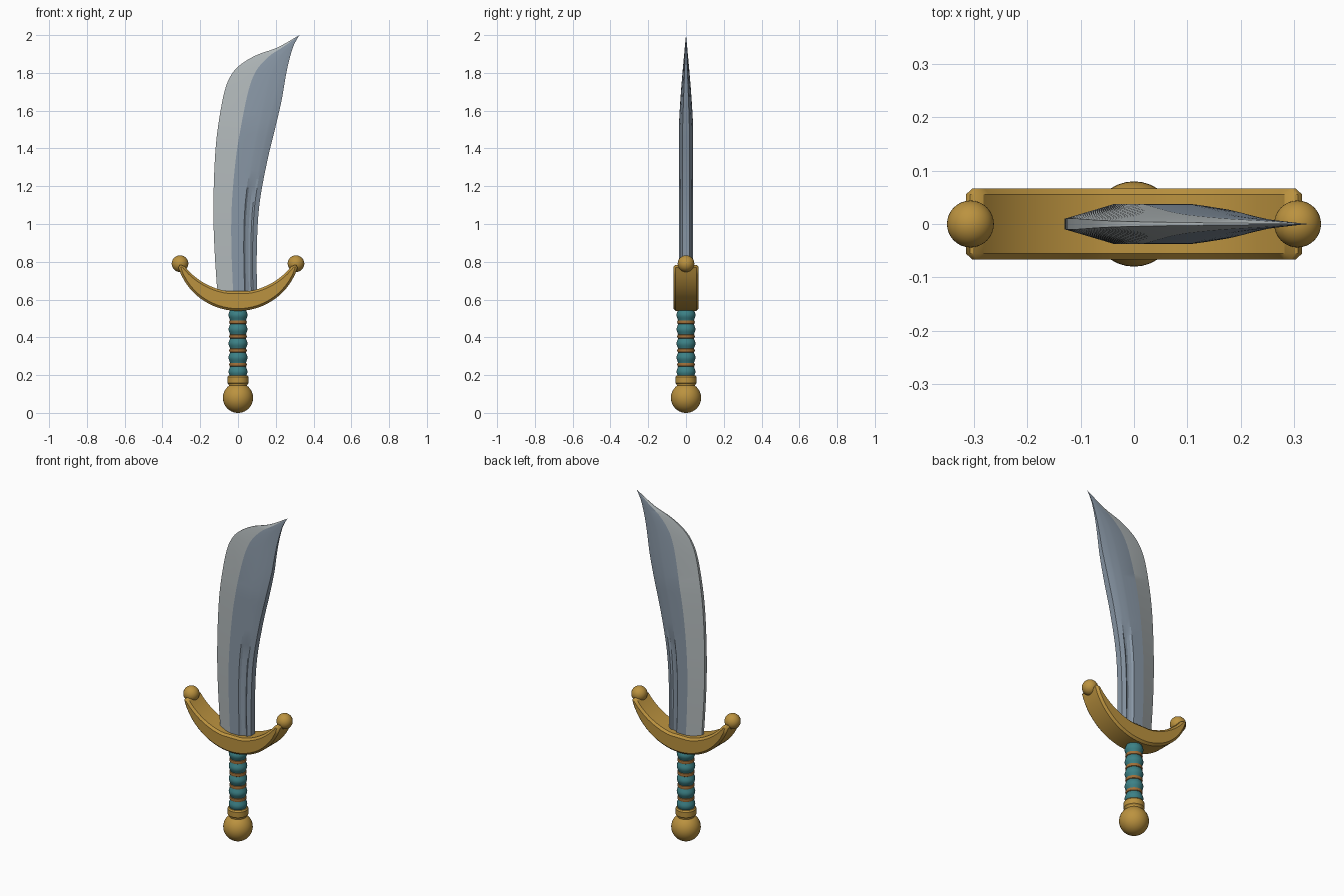
import bpy, bmesh, math
from mathutils import Vector

cube = bpy.data.objects.get("Cube")
if cube:
    bpy.data.objects.remove(cube, do_unlink=True)


def material(name, rgb):
    m = bpy.data.materials.new(name)
    m.use_nodes = True
    m.diffuse_color = (*rgb, 1)
    m.node_tree.nodes["Principled BSDF"].inputs["Base Color"].default_value = (*rgb, 1)
    return m


gold = material("gold", (0.50, 0.29, 0.05))
teal = material("teal", (0.045, 0.22, 0.24))
bronze = material("bronze", (0.36, 0.16, 0.04))
steel = material("blue steel", (0.25, 0.31, 0.38))
silver = material("silver edge", (0.44, 0.48, 0.49))


def finish(name, bm, mats, angle=30):
    bmesh.ops.recalc_face_normals(bm, faces=bm.faces)
    me = bpy.data.meshes.new(name)
    bm.to_mesh(me)
    bm.free()
    for m in mats:
        me.materials.append(m)
    ob = bpy.data.objects.new(name, me)
    bpy.context.collection.objects.link(ob)
    bpy.ops.object.select_all(action='DESELECT')
    ob.select_set(True)
    bpy.context.view_layer.objects.active = ob
    bpy.ops.object.shade_smooth_by_angle(angle=math.radians(angle))
    return ob


def ball(name, center, r):
    bm = bmesh.new()
    bmesh.ops.create_uvsphere(bm, u_segments=32, v_segments=20, radius=r)
    bmesh.ops.translate(bm, verts=bm.verts, vec=center)
    return finish(name, bm, [gold])


def lathe(name, profile, mat, angle=30):
    """Spin (radius, height) points around z."""
    bm = bmesh.new()
    vs = [bm.verts.new((r, 0, z)) for r, z in profile]
    es = [bm.edges.new(p) for p in zip(vs, vs[1:])]
    bmesh.ops.spin(bm, geom=vs + es, cent=(0, 0, 0), axis=(0, 0, 1),
                   angle=2 * math.pi, steps=32)
    bmesh.ops.remove_doubles(bm, verts=bm.verts, dist=1e-5)
    return finish(name, bm, [mat], angle)


def spline(points, steps=5):
    """Smooth curve through the points."""
    pts = [Vector(p) for p in points]
    pts = [2 * pts[0] - pts[1]] + pts + [2 * pts[-1] - pts[-2]]
    out = []
    for a, b, c, d in zip(pts, pts[1:], pts[2:], pts[3:]):
        for i in range(steps):
            t = i / steps
            out.append(0.5 * (2 * b + (c - a) * t + (2 * a - 5 * b + 4 * c - d) * t * t
                              + (3 * b - a - 3 * c + d) * t ** 3))
    return out + [pts[-2]]


# Blade: thick cross-section lofted between the broad edge and the concave edge
broad = spline([(-.107, .6), (-.125, .88), (-.13, 1.1), (-.122, 1.35), (-.105, 1.52),
                (-.072, 1.7), (-.035, 1.79), (.015, 1.845), (.1, 1.895), (.21, 1.935), (.325, 2)])
hollow = spline([(.1, .6), (.1, .88), (.113, 1.1), (.152, 1.32), (.195, 1.5),
                 (.23, 1.65), (.247, 1.75), (.26, 1.82), (.277, 1.89), (.297, 1.95), (.325, 2)])
# fraction across the blade, half thickness, fuller depth
section = [(0, .01, 0), (.4, .038, 0), (.69, .038, 0), (.73, .037, .009),
           (.8, .034, .012), (.86, .031, .009), (.9, .029, 0), (1, .018, 0)]
bm = bmesh.new()
rings = []
for a, b in zip(broad, hollow):
    z = (a.y + b.y) / 2
    taper = 1 if z < 1.5 else max(.01, 1 - ((z - 1.5) / .5) ** 1.3)
    groove = min(1, max(0, (1.25 - z) / .08))
    half = [(a.lerp(b, f), h * taper - d * groove) for f, h, d in section]
    rings.append([bm.verts.new((p.x, -h, p.y)) for p, h in half]
                 + [bm.verts.new((p.x, h, p.y)) for p, h in reversed(half)])
n = len(rings[0])
for lo, hi in zip(rings, rings[1:]):
    for i in range(n):
        j = (i + 1) % n
        face = bm.faces.new((lo[i], lo[j], hi[j], hi[i]))
        face.material_index = 1 if i in (0, n - 2, n - 1) else 0
bm.faces.new(rings[0])
bm.faces.new(rings[-1])
finish("blade", bm, [steel, silver], 12)

# Guard: chamfered crescent
bm = bmesh.new()
outline = []
STEPS = 32
for i in range(STEPS + 1):
    x = -.32 + .64 * i / STEPS
    outline.append((x, .873 - math.sqrt(.333 ** 2 - x * x)))
for i in range(STEPS + 1):
    x = .29 - .58 * i / STEPS
    outline.append((x, max(.645, 1.002 - math.sqrt(.362 ** 2 - x * x))))
front = bm.faces.new([bm.verts.new((x, -.067, z)) for x, z in outline])
ext = bmesh.ops.extrude_face_region(bm, geom=[front], use_keep_orig=True)
bmesh.ops.translate(bm, vec=(0, .134, 0),
                    verts=[g for g in ext["geom"] if isinstance(g, bmesh.types.BMVert)])
guard = finish("guard", bm, [gold])
bev = guard.modifiers.new("chamfer", 'BEVEL')
bev.width = .012
bev.segments = 1
bev.limit_method = 'ANGLE'
bev.angle_limit = math.radians(40)
for side, x in (("right", -.307), ("left", .307)):
    ball(side + "_guard_ball", (x, 0, .79), .044)

# Grip: bulging wrap sections separated by narrow bands
band_z = [.255, .33, .405, .48]
grip = [(0, .18)]
for i in range(73):
    z = .18 + .37 * i / 72
    grip.append((.045 - .005 * math.cos(2 * math.pi * (z - .255) / .075), z))
lathe("grip", grip + [(0, .55)], teal, 40)
for i, z in enumerate(band_z):
    lathe(f"grip_band_{i + 1}", [(.038, z - .012), (.045, z - .008), (.047, z),
                                 (.045, z + .008), (.038, z + .012)], bronze, 40)

# Collar and pommel
lathe("collar", [(0, .13), (.045, .13), (.05, .152), (.056, .158), (.056, .19),
                 (.05, .198), (0, .198)], gold)
ball("pommel", (0, 0, .08), .08)
